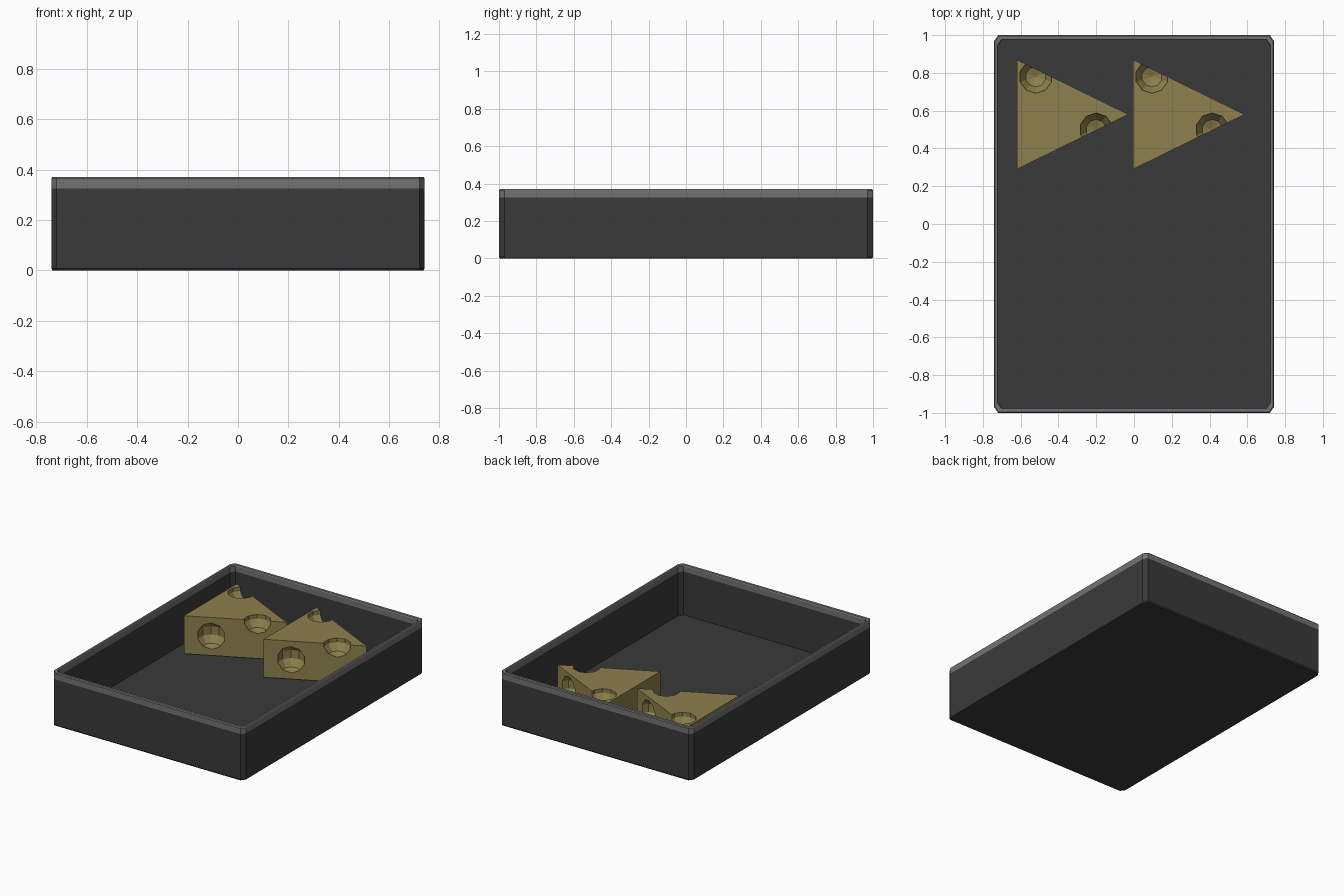
import bpy, bmesh, math
from mathutils import Vector

if "Cube" in bpy.data.objects:
    bpy.data.objects.remove(bpy.data.objects["Cube"])


def material(name, rgb):
    m = bpy.data.materials.new(name)
    m.diffuse_color = (*rgb, 1)
    m.use_nodes = True
    m.node_tree.nodes["Principled BSDF"].inputs["Base Color"].default_value = m.diffuse_color
    return m


DARK = material("charcoal", (0.042, 0.042, 0.042))
GREY = material("rim grey", (0.17, 0.17, 0.17))
CHEESE = material("dull yellow", (0.27, 0.215, 0.075))


def finish(name, bm, mat):
    bmesh.ops.recalc_face_normals(bm, faces=bm.faces)
    me = bpy.data.meshes.new(name)
    bm.to_mesh(me)
    bm.free()
    me.materials.append(mat)
    ob = bpy.data.objects.new(name, me)
    bpy.context.collection.objects.link(ob)
    return ob


def ring(bm, inset, z):
    """Rectangle with chamfered corners, shrunk by inset."""
    x, y = 0.74 - 0.7 * inset, 1.0 - inset
    cx, cy = 0.021, 0.03
    pts = [(x, y - cy), (x - cx, y), (cx - x, y), (-x, y - cy),
           (-x, cy - y), (cx - x, -y), (x - cx, -y), (x, cy - y)]
    return [bm.verts.new((px, py, z)) for px, py in pts]


def loft(name, profile, mat, closed):
    """Skin rings along an (inset, z) profile; capped unless closed."""
    bm = bmesh.new()
    rings = [ring(bm, i, z) for i, z in profile]
    pairs = list(zip(rings, rings[1:]))
    if closed:
        pairs.append((rings[-1], rings[0]))
    else:
        bm.faces.new(rings[0])
        bm.faces.new(rings[-1])
    for a, b in pairs:
        for k in range(8):
            j = (k + 1) % 8
            bm.faces.new((a[k], a[j], b[j], b[k]))
    return finish(name, bm, mat)


# Open tray and the lighter rim on top of its walls
loft("tray", [(0.006, 0), (0, 0.008), (0, 0.325), (0.027, 0.325), (0.027, 0.023)],
     DARK, False)
loft("tray_rim", [(0, 0.325), (0, 0.364), (0.005, 0.37), (0.023, 0.37),
                  (0.027, 0.364), (0.027, 0.325)], GREY, True)

# Cheese wedges: triangular prisms with faceted round holes
CORNERS = [(-0.62, 0.87), (-0.62, 0.29), (-0.03, 0.58)]
BOTTOM, TOP = 0.035, 0.30
HOLES = [(-0.52, 0.78, TOP), (-0.20, 0.50, TOP),
         (-0.463, 0.367, 0.17), (-0.165, 0.647, 0.185)]


def hole_cutter(name, centre):
    bm = bmesh.new()
    bmesh.ops.create_uvsphere(bm, u_segments=10, v_segments=5, radius=0.092)
    bmesh.ops.translate(bm, verts=bm.verts, vec=Vector(centre))
    ob = finish(name, bm, CHEESE)
    ob.hide_render = True
    return ob


def wedge(name, dx):
    bm = bmesh.new()
    base = bm.faces.new([bm.verts.new((x + dx, y, BOTTOM)) for x, y in CORNERS])
    ext = bmesh.ops.extrude_face_region(bm, geom=[base], use_keep_orig=True)
    tops = [v for v in ext["geom"] if isinstance(v, bmesh.types.BMVert)]
    bmesh.ops.translate(bm, verts=tops, vec=(0, 0, TOP - BOTTOM))
    ob = finish(name, bm, CHEESE)
    cutters = []
    for i, (x, y, z) in enumerate(HOLES):
        cut = hole_cutter(f"hole_cutter_{i}", (x + dx, y, z))
        mod = ob.modifiers.new("hole", "BOOLEAN")
        mod.operation, mod.solver, mod.object = "DIFFERENCE", "EXACT", cut
        cutters.append(cut)
    # Bake the holes in and drop the cutters
    dg = bpy.context.evaluated_depsgraph_get()
    baked = bpy.data.meshes.new_from_object(ob.evaluated_get(dg))
    ob.modifiers.clear()
    ob.data = baked
    for c in cutters:
        bpy.data.objects.remove(c)


wedge("cheese_wedge_left", 0)
wedge("cheese_wedge_right", 0.615)
